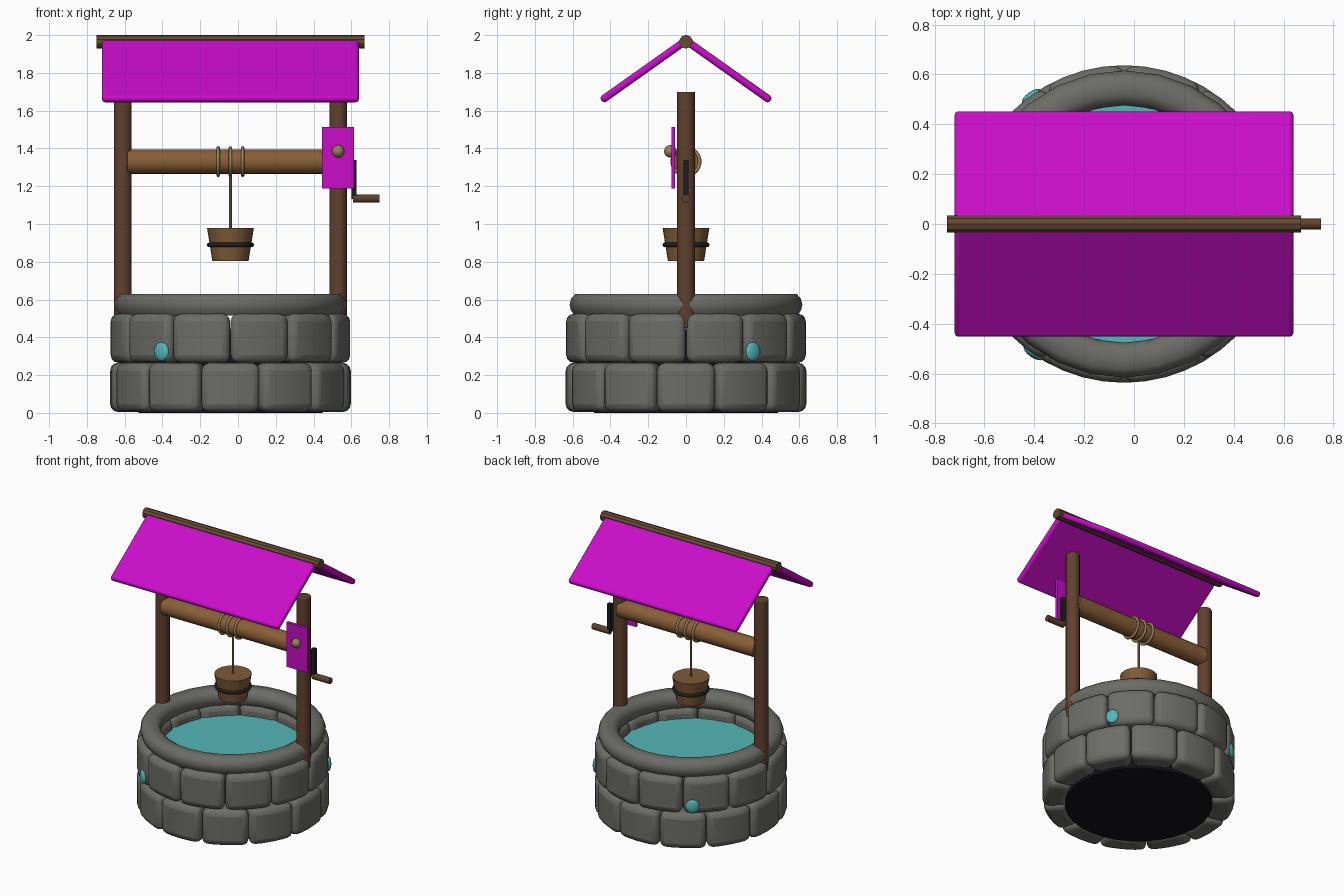
import bpy, bmesh, math
from mathutils import Vector, Matrix

if "Cube" in bpy.data.objects:
    bpy.data.objects.remove(bpy.data.objects["Cube"])

CX = -0.04  # axis of the well


def mat(name, r, g, b):
    m = bpy.data.materials.new(name)
    m.diffuse_color = (r, g, b, 1)
    m.use_nodes = True
    m.node_tree.nodes["Principled BSDF"].inputs["Base Color"].default_value = m.diffuse_color
    return m


STONE = mat("grey stone", 0.15, 0.15, 0.135)
MAGENTA = mat("magenta", 0.58, 0.004, 0.58)
POST = mat("dark wood", 0.12, 0.052, 0.027)
BEAM = mat("warm wood", 0.25, 0.115, 0.04)
RIDGE = mat("ridge wood", 0.13, 0.065, 0.03)
BUCKET = mat("bucket wood", 0.21, 0.105, 0.04)
ROPE = mat("rope tan", 0.32, 0.22, 0.095)
IRON = mat("black iron", 0.012, 0.012, 0.016)
WATER = mat("water teal", 0.09, 0.47, 0.48)
DARK = mat("dark core", 0.006, 0.006, 0.009)


def finish(bm, name, m, bevel=0, segs=3, angle=35):
    bmesh.ops.recalc_face_normals(bm, faces=bm.faces)
    me = bpy.data.meshes.new(name)
    bm.to_mesh(me)
    bm.free()
    me.materials.append(m)
    ob = bpy.data.objects.new(name, me)
    bpy.context.collection.objects.link(ob)
    if bevel:
        mod = ob.modifiers.new("bevel", 'BEVEL')
        mod.width, mod.segments = bevel, segs
        mod.limit_method, mod.angle_limit = 'ANGLE', math.radians(40)
    bpy.ops.object.select_all(action='DESELECT')
    ob.select_set(True)
    bpy.context.view_layer.objects.active = ob
    bpy.ops.object.shade_smooth_by_angle(angle=math.radians(angle))
    return ob


def rod(name, a, b, r, m, sides=16, r2=None, bevel=0):
    """Cylinder or cone from point a to point b."""
    a, b = Vector(a), Vector(b)
    d = b - a
    M = Matrix.Translation((a + b) / 2) @ d.to_track_quat('Z', 'Y').to_matrix().to_4x4()
    bm = bmesh.new()
    bmesh.ops.create_cone(bm, cap_ends=True, segments=sides, radius1=r,
                          radius2=r if r2 is None else r2, depth=d.length, matrix=M)
    return finish(bm, name, m, bevel)


def box(name, c, size, m, bevel=0, rx=0):
    bm = bmesh.new()
    M = Matrix.Translation(c) @ Matrix.Rotation(rx, 4, 'X') @ Matrix.Diagonal((*size, 1))
    bmesh.ops.create_cube(bm, size=1, matrix=M)
    return finish(bm, name, m, bevel)


def ball(name, M, m):
    bm = bmesh.new()
    bmesh.ops.create_uvsphere(bm, u_segments=16, v_segments=10, radius=1, matrix=M)
    return finish(bm, name, m)


def lathe(name, profile, M, m, sides=32):
    """Spin a closed (radius, height) loop about z, then place it with M."""
    bm = bmesh.new()
    rings = [[bm.verts.new(M @ Vector((r * math.cos(t), r * math.sin(t), z))) for r, z in profile]
             for t in (2 * math.pi * i / sides for i in range(sides))]
    n = len(profile)
    for i in range(sides):
        p, q = rings[i], rings[(i + 1) % sides]
        for k in range(n):
            bm.faces.new((p[k], q[k], q[(k + 1) % n], p[(k + 1) % n]))
    return finish(bm, name, m, angle=50)


def torus(name, R, r, M, m):
    prof = [(R + r * math.cos(a), r * math.sin(a)) for a in (math.pi * i / 4 for i in range(8))]
    return lathe(name, prof, M, m)


def stone_row(name, z0, z1, shift):
    """Twelve curved blocks in a ring."""
    bm = bmesh.new()
    half, n = math.radians(14.85), 4
    for i in range(12):
        mid = math.radians(30 * i + shift)
        cols = []
        for k in range(n + 1):
            t = mid + half * (2 * k / n - 1)
            cols.append([bm.verts.new((CX + r * math.cos(t), r * math.sin(t), z))
                         for r, z in ((0.475, z0), (0.637, z0), (0.637, z1), (0.475, z1))])
        for p, q in zip(cols, cols[1:]):
            for k in range(4):
                bm.faces.new((p[k], q[k], q[(k + 1) % 4], p[(k + 1) % 4]))
        bm.faces.new(cols[0])
        bm.faces.new(cols[-1])
    return finish(bm, name, STONE, bevel=0.042, segs=3)


# Stone wall, rim, core and water
stone_row("lower_stones", 0.005, 0.265, 0)
stone_row("upper_stones", 0.265, 0.525, 15)
rim = [(0.50, 0.515), (0.59, 0.515), (0.61, 0.545), (0.616, 0.575), (0.608, 0.605),
       (0.585, 0.63), (0.52, 0.63), (0.49, 0.612), (0.476, 0.58), (0.48, 0.54)]
lathe("stone_rim", rim, Matrix.Translation((CX, 0, 0)), STONE, 28)
rod("dark_core", (CX, 0, 0), (CX, 0, 0.44), 0.488, DARK, 32)
rod("water", (CX, 0, 0.441), (CX, 0, 0.45), 0.488, WATER, 32)

# Teal gems set in the upper stones
for i, deg in enumerate((34, 126, 234.8)):
    M = (Matrix.Translation((CX, 0, 0.325)) @ Matrix.Rotation(math.radians(deg), 4, 'Z')
         @ Matrix.Translation((0.633, 0, 0)) @ Matrix.Diagonal((0.018, 0.045, 0.05, 1)))
    ball(f"gem_{i + 1}", M, WATER)

# Posts, mirrored about the well axis
for side, s in (("left", -1), ("right", 1)):
    x = CX + 0.57 * s
    rod(f"{side}_post", (x, 0, 0.45), (x, 0, 1.70), 0.048, POST, 14, bevel=0.006)

# Roof panels and ridge pole
run, drop = 0.412, 0.292
for side, s in (("front", -1), ("back", 1)):
    box(f"{side}_roof_panel", (CX, s * (0.02 + run / 2), 1.957 - drop / 2),
        (1.36, math.hypot(run, drop) + 0.038, 0.04), MAGENTA, 0.017,
        -s * math.atan2(drop, run))
rod("ridge_pole", (-0.75, 0, 1.965), (0.67, 0, 1.965), 0.036, RIDGE, 10)

# Winding beam, rope coils and rope
rod("winding_beam", (-0.585, 0, 1.33), (0.52, 0, 1.33), 0.065, BEAM, 20)
for i in (-1, 0, 1):
    M = Matrix.Translation((CX + 0.065 * i, 0, 1.33)) @ Matrix.Rotation(math.pi / 2, 4, 'Y')
    torus(f"rope_coil_{i + 2}", 0.073, 0.009, M, ROPE)
rod("rope", (CX, 0, 0.97), (CX, 0, 1.27), 0.008, ROPE, 8)

# Bucket with iron band
rod("bucket", (CX, 0, 0.805), (CX, 0, 0.98), 0.096, BUCKET, 20, r2=0.124)
torus("bucket_band", 0.112, 0.013, Matrix.Translation((CX, 0, 0.89)), IRON)

# Sign plate with a round knob
box("plate", (0.53, -0.067, 1.35), (0.17, 0.02, 0.325), MAGENTA)
ball("plate_knob", Matrix.Translation((0.53, -0.083, 1.385)) @ Matrix.Scale(0.033, 4), ROPE)

# Crank arm and handle
box("crank_arm", (0.615, 0, 1.235), (0.026, 0.028, 0.205), IRON)
rod("crank_handle", (0.61, 0, 1.135), (0.75, 0, 1.135), 0.022, POST, 12)
